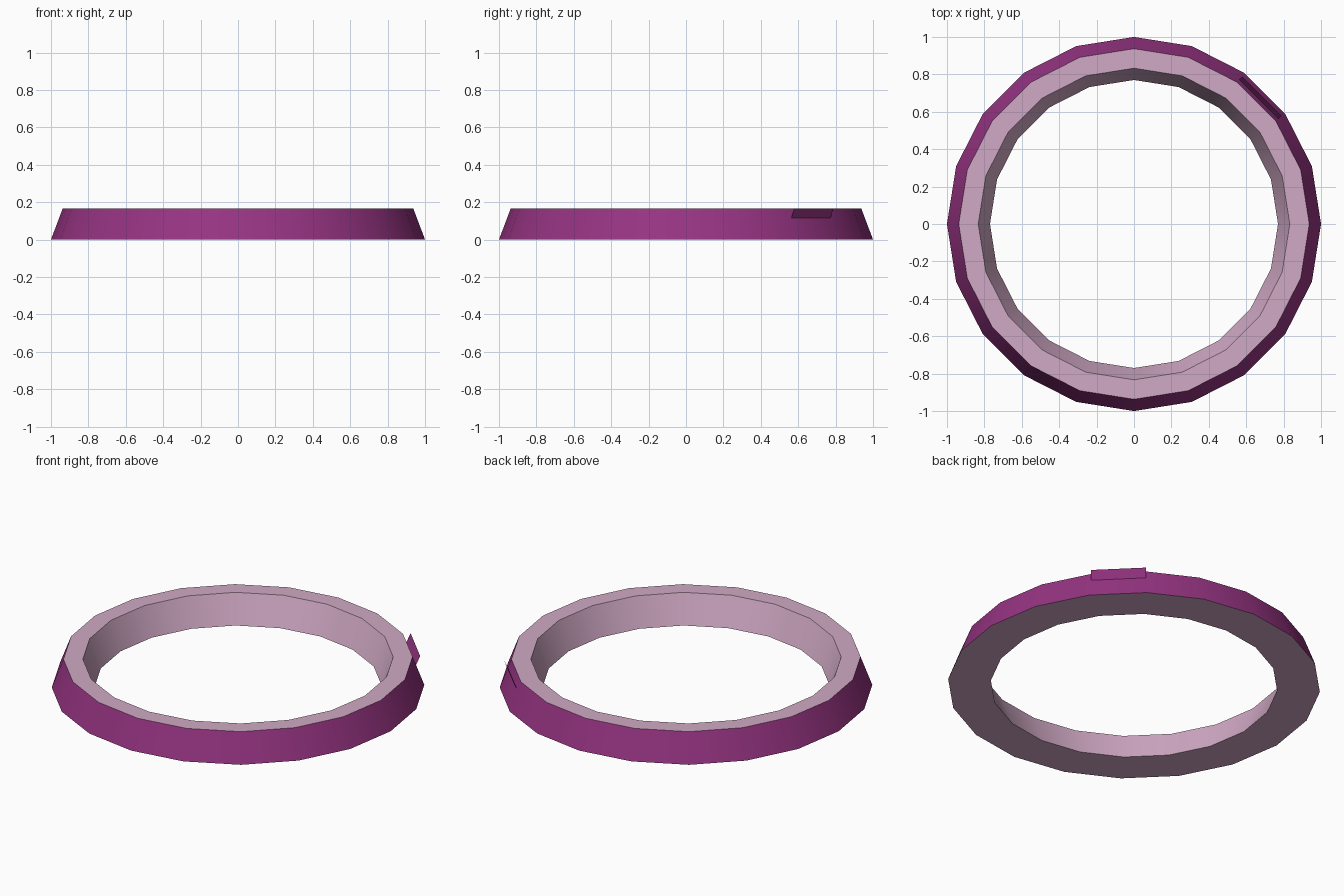
import bpy, bmesh, math

if "Cube" in bpy.data.objects:
    bpy.data.objects.remove(bpy.data.objects["Cube"])

SIDES = 20
HEIGHT = 0.167


def material(name, rgb):
    m = bpy.data.materials.new(name)
    m.diffuse_color = (*rgb, 1.0)
    m.use_nodes = True
    m.node_tree.nodes["Principled BSDF"].inputs["Base Color"].default_value = m.diffuse_color
    return m


purple = material("purple", (0.305, 0.034, 0.223))
pink = material("pale pink", (0.64, 0.40, 0.56))


def make_object(name, bm, mats):
    mesh = bpy.data.meshes.new(name)
    bm.to_mesh(mesh)
    bm.free()
    for m in mats:
        mesh.materials.append(m)
    ob = bpy.data.objects.new(name, mesh)
    bpy.context.collection.objects.link(ob)
    return ob


# Ring band: a four-point cross-section (radius, z) swept round 20 sides
profile = [(1.0, 0.0), (0.937, HEIGHT), (0.833, HEIGHT), (0.77, 0.0)]
bm = bmesh.new()
loops = []
for r, z in profile:
    loops.append([bm.verts.new((r * math.cos(a), r * math.sin(a), z))
                  for a in (2 * math.pi * i / SIDES for i in range(SIDES))])
for k in range(4):
    lower, upper = loops[k], loops[(k + 1) % 4]
    for i in range(SIDES):
        j = (i + 1) % SIDES
        f = bm.faces.new((lower[i], lower[j], upper[j], upper[i]))
        f.material_index = 0 if k == 0 else 1   # outer wall is purple
ring = make_object("ring_band", bm, [purple, pink])

bpy.context.view_layer.objects.active = ring
ring.select_set(True)
bpy.ops.object.shade_smooth_by_angle(angle=math.radians(30))

# Small flap on one outer facet, leaning outward at the top
angle = math.radians(45)
half = 0.148
bm = bmesh.new()
corners = [(0.943, -half, 0.114), (0.943, half, 0.114),
           (0.967, half, HEIGHT), (0.967, -half, HEIGHT)]
bm.faces.new([bm.verts.new(c) for c in corners])
flap = make_object("outer_flap", bm, [purple])
flap.rotation_euler.z = angle
